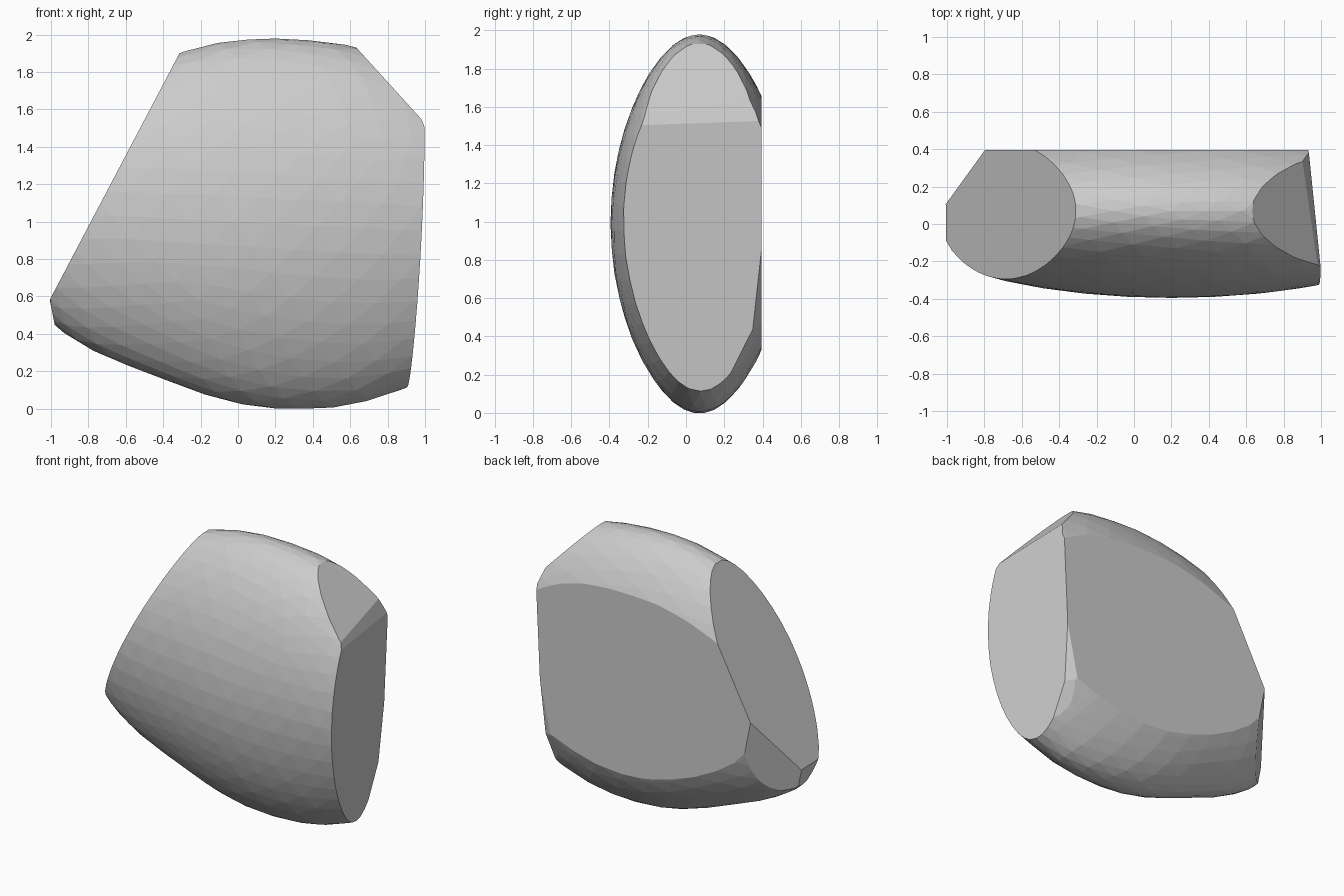
import bpy, bmesh
from math import exp
from mathutils import Vector

if "Cube" in bpy.data.objects:
    bpy.data.objects.remove(bpy.data.objects["Cube"])

CENTRE = Vector((0.2, 0.07, 0.99))
RADII = Vector((1.5, 0.465, 0.99))

# Each cut: a point on the plane and the outward normal
CUTS = [
    ((0, 0.395, 1), (0, 1, 0)),                    # flat back
    ((-0.6, 0, 1.355), (-1.9, 0, 1)),              # sloping left face
    ((0.906, 0, 0), (1, 0.104, -0.045)),           # right face
    ((0.62, 0, 1.945), (1.1, 0, 1)),               # upper right face
    ((0.975, 0, 1.51), (1, 0.09, 0.35)),           # worn edge between right faces
    ((-0.99, 0, 0.50), (-1, 0, -0.2)),             # chipped left tip
    ((-0.80, 0.39, 0.97), (-1, 1, -0.2)),          # chipped back left corner
    ((0.91, 0.39, 0.85), (0.6, 1, -0.13)),         # worn back right edge
    ((0.87, 0.29, 0.30), (0.5, 1, -0.5)),          # worn lower back right corner
]


def bump(u, centre, width):
    return exp(-((u - centre) / width) ** 2)


# Boulder body: sheared ellipsoid with gentle flats and swellings
bm = bmesh.new()
bmesh.ops.create_icosphere(bm, subdivisions=4, radius=1)
for v in bm.verts:
    x, y, z = (v.co[i] * RADII[i] for i in range(3))
    y *= 1 + 0.14 * max(x, 0) * v.co.z - 0.12 * v.co.z ** 2
    z *= 1 - 0.055 * bump(x, -0.7, 0.38)
    z *= 1 + (0.02 * bump(x, 0.5, 0.3) if z > 0 else -0.045 * bump(x, 0.8, 0.25))
    v.co = CENTRE + Vector((x, y, z - 0.05 * x))

# Slice off the flat faces and close each opening
for point, normal in CUTS:
    geom = bm.verts[:] + bm.edges[:] + bm.faces[:]
    cut = bmesh.ops.bisect_plane(bm, geom=geom, dist=1e-5, plane_co=point,
                                 plane_no=Vector(normal).normalized(),
                                 clear_outer=True)
    rim = [e for e in cut["geom_cut"] if isinstance(e, bmesh.types.BMEdge)]
    if rim:
        bmesh.ops.contextual_create(bm, geom=rim)

# Tidy slivers along the cuts
bmesh.ops.remove_doubles(bm, verts=bm.verts[:], dist=0.012)
bmesh.ops.recalc_face_normals(bm, faces=bm.faces[:])

# Rest on the ground
low = min(v.co.z for v in bm.verts)
bmesh.ops.translate(bm, verts=bm.verts[:], vec=(0, 0, -low))

mesh = bpy.data.meshes.new("rock")
bm.to_mesh(mesh)
bm.free()
rock = bpy.data.objects.new("rock", mesh)
bpy.context.collection.objects.link(rock)
